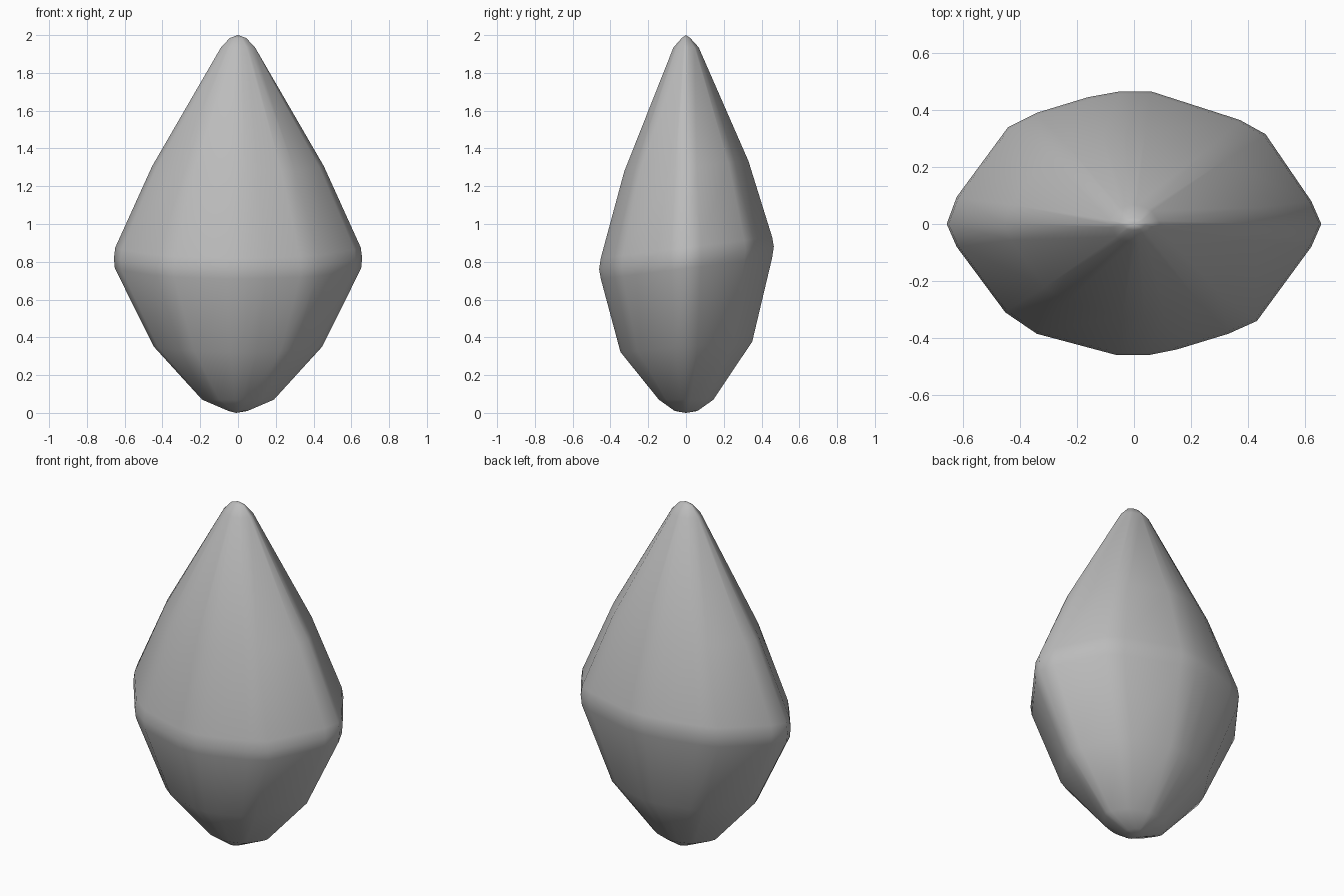
import bpy, bmesh

if "Cube" in bpy.data.objects:
    bpy.data.objects.remove(bpy.data.objects["Cube"])

# faceted outline of the widest ring (counter-clockwise), seen from above
OUTLINE = [(.655, 0), (.62, .08), (.46, .315), (.37, .365), (.06, .465), (-.05, .465),
           (-.16, .445), (-.34, .39), (-.44, .34), (-.62, .095), (-.655, 0), (-.62, -.08),
           (-.45, -.31), (-.34, -.385), (-.06, -.46), (.05, -.46), (.15, -.44),
           (.33, -.385), (.43, -.34), (.62, -.08)]
# height, half width x, half depth y, front-to-back tilt
RINGS = [(.01, .05, .06, 0), (.07, .19, .145, 0), (.35, .445, .35, .06), (.765, .652, .455, .12),
         (.82, .657, .464, .13), (.875, .65, .455, .12), (1.305, .455, .33, .06),
         (1.935, .09, .067, 0), (1.985, .043, .022, 0)]

grey = bpy.data.materials.new("mid grey")
grey.diffuse_color = (.5, .5, .5, 1)
grey.use_nodes = True
grey.node_tree.nodes["Principled BSDF"].inputs["Base Color"].default_value = grey.diffuse_color

# drop-shaped crystal body lofted through the rings
bm = bmesh.new()
loops = [[bm.verts.new((x * a / .655, y * b / .464, z + t * y)) for x, y in OUTLINE]
         for z, a, b, t in RINGS]
n = len(OUTLINE)
for lo, hi in zip(loops, loops[1:]):
    for i in range(n):
        j = (i + 1) % n
        bm.faces.new((lo[i], lo[j], hi[j], hi[i]))

# blunt bottom and tip
bottom, tip = bm.verts.new((-.01, 0, 0)), bm.verts.new((0, 0, 2))
for i in range(n):
    j = (i + 1) % n
    bm.faces.new((loops[0][j], loops[0][i], bottom))
    bm.faces.new((loops[-1][i], loops[-1][j], tip))
bmesh.ops.recalc_face_normals(bm, faces=bm.faces)
for f in bm.faces:
    f.smooth = True

mesh = bpy.data.meshes.new("drop_crystal")
bm.to_mesh(mesh)
bm.free()
mesh.materials.append(grey)
bpy.context.collection.objects.link(bpy.data.objects.new("drop_crystal", mesh))
